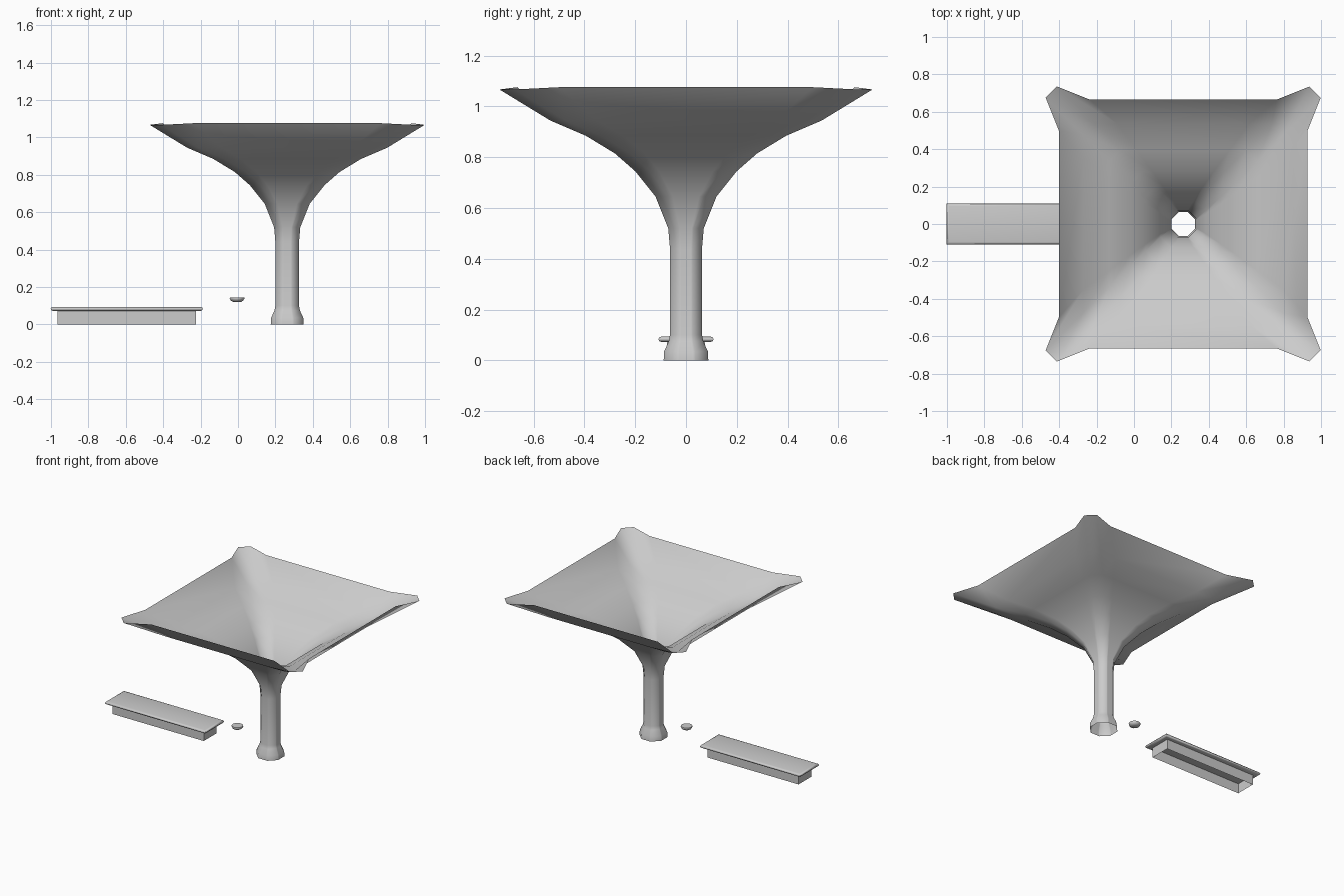
import bpy, bmesh, math

if "Cube" in bpy.data.objects:
    bpy.data.objects.remove(bpy.data.objects["Cube"])


def finish(name, bm, angle=50):
    bmesh.ops.recalc_face_normals(bm, faces=bm.faces)
    mesh = bpy.data.meshes.new(name)
    bm.to_mesh(mesh)
    bm.free()
    ob = bpy.data.objects.new(name, mesh)
    bpy.context.collection.objects.link(ob)
    bpy.ops.object.select_all(action='DESELECT')
    bpy.context.view_layer.objects.active = ob
    ob.select_set(True)
    bpy.ops.object.shade_smooth_by_angle(angle=math.radians(angle))
    return ob


def loft(name, rings, cap_start=False, cap_end=False, angle=50):
    bm = bmesh.new()
    loops = [[bm.verts.new(p) for p in ring] for ring in rings]
    for a, b in zip(loops, loops[1:]):
        for i in range(len(a)):
            j = (i + 1) % len(a)
            bm.faces.new((a[i], a[j], b[j], b[i]))
    if cap_start:
        bm.faces.new(loops[0])
    if cap_end:
        bm.faces.new(loops[-1])
    return finish(name, bm, angle)


def canopy_ring(cx, z, half, chamfer, side, side_z):
    # one quarter: chamfered corner plus two points on the straight side
    k = half - chamfer
    quarter = [(half, k, z), (k, half, z), (0.74 * k, side, side_z), (-0.74 * k, side, side_z)]
    ring = []
    for _ in range(4):
        ring += [(cx + x, y, h) for x, y, h in quarter]
        quarter = [(-y, x, h) for x, y, h in quarter]
    return ring


def rect_ring(cx, hx, hy, z):
    return [(cx + sx * hx, sy * hy, z) for sx, sy in ((-1, -1), (1, -1), (1, 1), (-1, 1))]


# Column flaring into a square funnel roof: (height, half width, corner chamfer)
profile = [(0, .088, .051), (.035, .086, .05), (.075, .068, .04), (.1, .063, .037),
           (.44, .063, .037), (.52, .07, .04), (.645, .12, .05), (.745, .2, .056),
           (.815, .28, .06), (.885, .395, .06), (.945, .535, .06)]
rings = [canopy_ring(.263, z, a, c, a, z) for z, a, c in profile]
rings.append(canopy_ring(.263, 1.067, .735, .06, .665, 1.076))
loft("column_and_canopy", rings, angle=60)

# Bench base, open underneath
loft("bench_base", [rect_ring(-.595, .37, .075, z) for z in (0, .08)], angle=30)

# Bench seat slab with rounded edges
seat = [(.393, .095, .072), (.403, .105, .075), (.407, .109, .083),
        (.403, .105, .091), (.393, .095, .094)]
loft("bench_seat", [rect_ring(-.595, hx, hy, z) for hx, hy, z in seat], True, True, 60)

# Small floating bowl
bowl = [(.02, .12), (.033, .127), (.04, .14), (.038, .145)]
loft("small_bowl", [[(-.005 + r * math.cos(i * math.pi / 6), r * math.sin(i * math.pi / 6), z)
                     for i in range(12)] for r, z in bowl], True, True)
